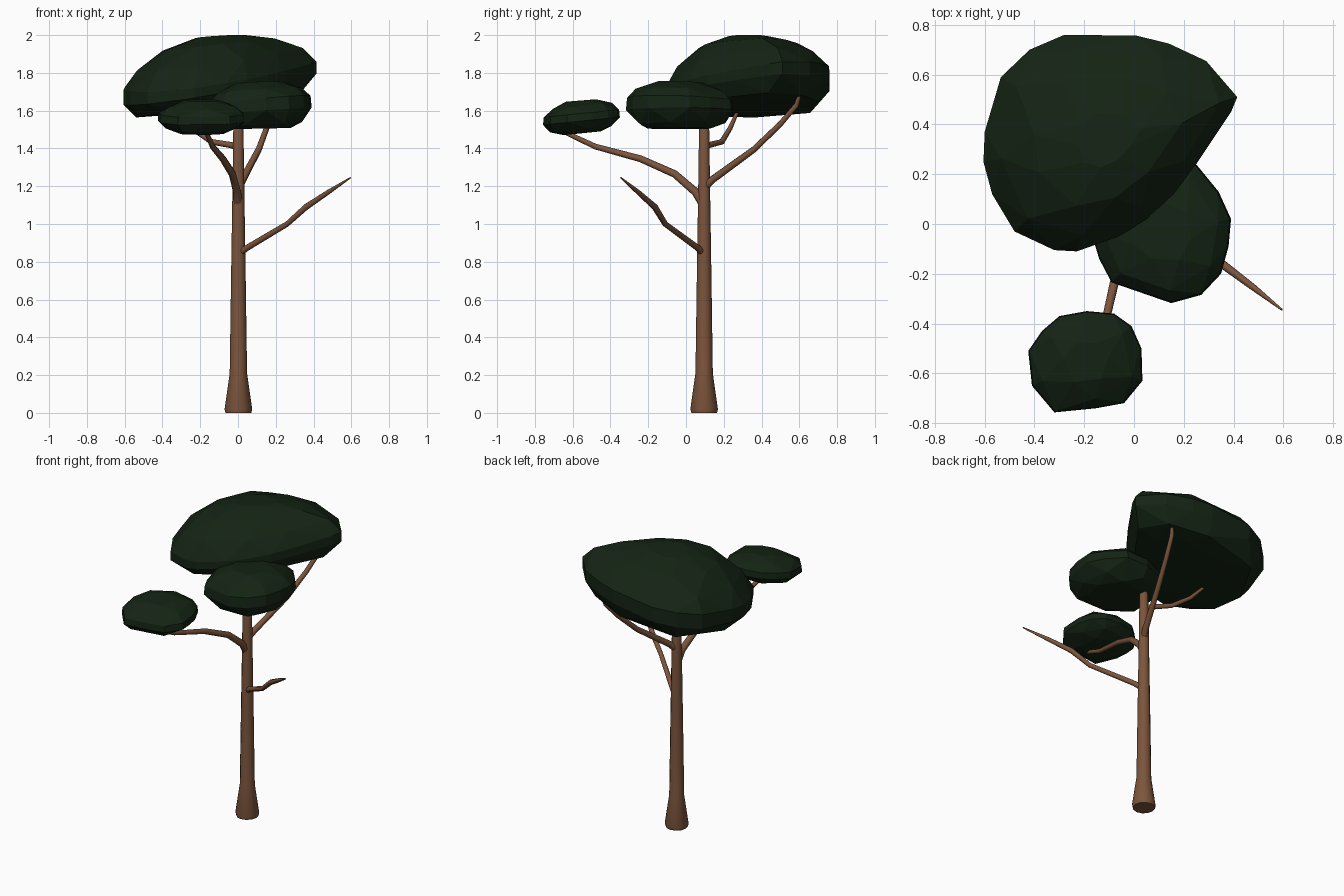
import bpy, bmesh, math
from mathutils import Vector


def material(name, colour):
    m = bpy.data.materials.new(name)
    m.diffuse_color = (*colour, 1)
    return m


bark = material("bark", (0.2, 0.09, 0.045))
leaf = material("leaf", (0.007, 0.017, 0.007))


def finish(name, bm, mat, smooth=False):
    bmesh.ops.recalc_face_normals(bm, faces=bm.faces)
    for f in bm.faces:
        f.smooth = smooth and len(f.verts) == 4   # end caps stay flat
    me = bpy.data.meshes.new(name)
    bm.to_mesh(me)
    bm.free()
    me.materials.append(mat)
    ob = bpy.data.objects.new(name, me)
    bpy.context.collection.objects.link(ob)
    return ob


def tube(name, path, sides):
    """Capped tube through (x, y, z, radius) points."""
    bm = bmesh.new()
    pts = [Vector(p[:3]) for p in path]
    rings = []
    for i, p in enumerate(pts):
        d = pts[min(i + 1, len(pts) - 1)] - pts[max(i - 1, 0)]
        d.normalize()
        ref = Vector((0, 1, 0)) if abs(d.z) > 0.95 else Vector((0, 0, 1))
        u = d.cross(ref).normalized()
        v = d.cross(u)
        r = path[i][3]
        rings.append([bm.verts.new(p + r * (math.cos(a) * u + math.sin(a) * v))
                      for a in (math.tau * k / sides for k in range(sides))])
    for a, b in zip(rings, rings[1:]):
        for k in range(sides):
            j = (k + 1) % sides
            bm.faces.new((a[k], a[j], b[j], b[k]))
    bm.faces.new(rings[0])
    bm.faces.new(rings[-1])
    return finish(name, bm, bark, True)


def canopy(name, outline, centre, rings):
    """Faceted foliage: hull of scaled plan outlines; ring = scale, height, x and y slope."""
    bm = bmesh.new()
    cx, cy, cz = centre
    for n, (s, dz, sx, sy) in enumerate(rings):
        for i, (x, y) in enumerate(outline):
            if s < 0.9 and (i + n) % 2:      # fewer facets away from the rim
                continue
            px, py = (x - cx) * s, (y - cy) * s
            bm.verts.new((cx + px, cy + py, cz + sx * px + sy * py + dz))
    bmesh.ops.convex_hull(bm, input=bm.verts)
    bmesh.ops.delete(bm, geom=[v for v in bm.verts if not v.link_faces], context='VERTS')
    return finish(name, bm, leaf)


# Trunk with flared foot
tube("trunk", [(0.002, 0.096, 0, 0.068), (0.002, 0.096, 0.02, 0.073),
               (0.002, 0.096, 0.21, 0.046), (0.002, 0.096, 0.7, 0.039),
               (0.002, 0.096, 1.15, 0.032), (0.002, 0.096, 1.5, 0.027),
               (0.002, 0.096, 1.54, 0.015)], 12)

# Branches
tube("bare_branch", [(0, 0.095, 0.84, 0.02), (0.05, 0.06, 0.875, 0.017),
                     (0.26, -0.11, 1.0, 0.015), (0.36, -0.165, 1.09, 0.017),
                     (0.48, -0.255, 1.17, 0.013), (0.595, -0.345, 1.245, 0.004)], 8)
tube("front_branch", [(0, 0.095, 1.1, 0.025), (-0.005, 0.05, 1.17, 0.022),
                      (-0.03, -0.06, 1.265, 0.02), (-0.08, -0.24, 1.345, 0.018),
                      (-0.135, -0.48, 1.41, 0.015), (-0.17, -0.65, 1.49, 0.012)], 8)
tube("back_branch", [(0, 0.095, 1.19, 0.023), (0.025, 0.14, 1.235, 0.02),
                     (0.11, 0.36, 1.395, 0.017), (0.16, 0.5, 1.53, 0.015),
                     (0.19, 0.585, 1.63, 0.014), (0.2, 0.6, 1.68, 0.01)], 8)
tube("left_branch", [(0, 0.1, 1.41, 0.018), (-0.05, 0.13, 1.42, 0.016),
                     (-0.14, 0.19, 1.435, 0.015), (-0.25, 0.235, 1.51, 0.013),
                     (-0.33, 0.275, 1.6, 0.009)], 8)

# Foliage masses
canopy("large_canopy",
       [(-0.28, 0.76), (0.01, 0.757), (0.14, 0.725), (0.29, 0.655), (0.415, 0.51),
        (0.39, 0.45), (0.25, 0.24), (0.16, 0.12), (0.05, 0.02), (-0.06, -0.05),
        (-0.23, -0.11), (-0.32, -0.105), (-0.48, -0.03), (-0.57, 0.12),
        (-0.605, 0.25), (-0.6, 0.37), (-0.535, 0.59), (-0.42, 0.7)],
       (-0.1, 0.34, 1.73),
       [(0.6, -0.11, 0.15, 0), (0.88, -0.1, 0.15, 0), (1, -0.02, 0.15, 0.05),
        (1, 0.05, 0.12, 0.1), (0.86, 0.14, 0.12, 0.06), (0.6, 0.22, 0.11, 0),
        (0.25, 0.263, 0.08, -0.04)])
canopy("middle_canopy",
       [(0.25, 0.24), (0.34, 0.13), (0.39, 0.02), (0.38, -0.09), (0.35, -0.2),
        (0.27, -0.285), (0.15, -0.318), (0.02, -0.27), (-0.09, -0.235),
        (-0.14, -0.14), (-0.17, -0.04), (-0.14, 0.1), (-0.04, 0.2), (0.1, 0.25)],
       (0.11, -0.03, 1.62),
       [(0.6, -0.115, 0.02, 0), (0.85, -0.09, 0.05, 0.02), (1, -0.02, 0.06, 0),
        (0.98, 0.035, 0.09, -0.03), (0.82, 0.085, 0.07, -0.04), (0.45, 0.13, 0.05, -0.03)])
canopy("small_canopy",
       [(-0.19, -0.35), (-0.08, -0.36), (-0.01, -0.41), (0.03, -0.5), (0.034, -0.63),
        (-0.04, -0.72), (-0.15, -0.74), (-0.32, -0.757), (-0.41, -0.65),
        (-0.425, -0.51), (-0.37, -0.43), (-0.3, -0.37)],
       (-0.19, -0.555, 1.56),
       [(0.5, -0.08, 0, 0.1), (0.82, -0.058, 0, 0.1), (1, -0.015, 0, 0.1),
        (0.98, 0.025, 0, 0.1), (0.8, 0.065, 0, 0.1), (0.4, 0.094, 0, 0.08)])
